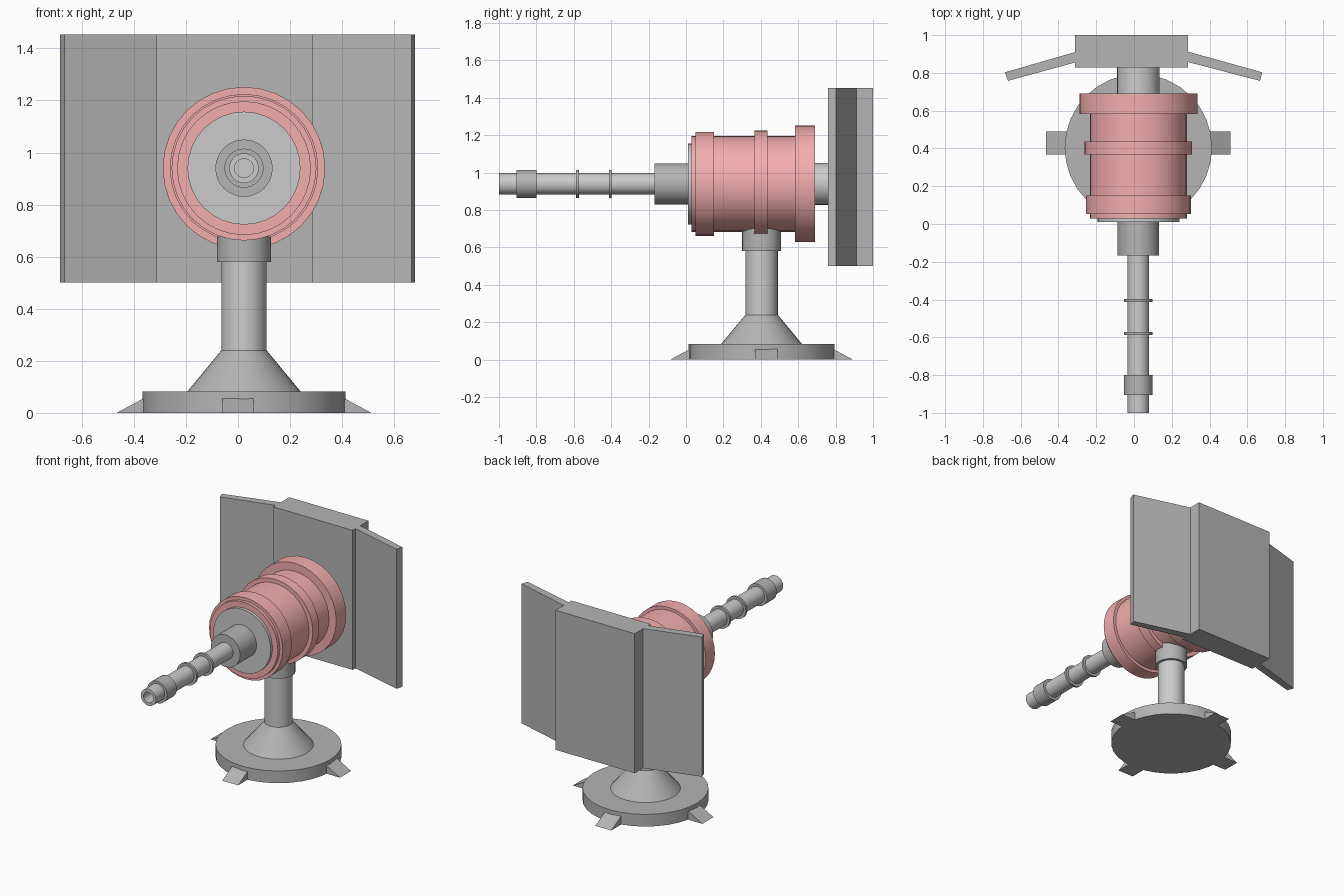
import bpy, bmesh
from math import radians, pi
from mathutils import Matrix, Vector

if "Cube" in bpy.data.objects:
    bpy.data.objects.remove(bpy.data.objects["Cube"])

CX, CY, CZ = 0.023, 0.404, 0.94      # stand axis x/y, barrel axis height


def material(name, rgb):
    m = bpy.data.materials.new(name)
    m.diffuse_color = (*rgb, 1)
    m.use_nodes = True
    m.node_tree.nodes["Principled BSDF"].inputs["Base Color"].default_value = m.diffuse_color
    return m


RED = material("red_paint", (0.90, 0.42, 0.42))
DARK = material("dark_metal", (0.46, 0.46, 0.46))
LIGHT = material("light_metal", (0.70, 0.70, 0.70))


def finish(bm, name, mat, smooth=False):
    bmesh.ops.recalc_face_normals(bm, faces=bm.faces)
    me = bpy.data.meshes.new(name)
    bm.to_mesh(me)
    bm.free()
    ob = bpy.data.objects.new(name, me)
    bpy.context.collection.objects.link(ob)
    me.materials.append(mat)
    if smooth:
        bpy.ops.object.select_all(action='DESELECT')
        bpy.context.view_layer.objects.active = ob
        ob.select_set(True)
        bpy.ops.object.shade_smooth_by_angle(angle=radians(30))
    return ob


def lathe(name, profile, mat, along_y=False, sides=32):
    """Spin (radius, distance) pairs round z, or round the barrel axis."""
    bm = bmesh.new()
    vs = [bm.verts.new((r, 0, d)) for r, d in profile]
    es = [bm.edges.new(p) for p in zip(vs, vs[1:])]
    bmesh.ops.spin(bm, geom=vs + es, cent=(0, 0, 0), axis=(0, 0, 1),
                   angle=2 * pi, steps=sides, use_duplicate=False)
    bmesh.ops.remove_doubles(bm, verts=bm.verts, dist=1e-5)
    if along_y:
        m = Matrix.Translation((CX, 0, CZ)) @ Matrix.Rotation(-pi / 2, 4, 'X')
    else:
        m = Matrix.Translation((CX, CY, 0))
    bm.transform(m)
    return finish(bm, name, mat, True)


def cylinder(name, r, a, b, mat, along_y=False):
    return lathe(name, [(0, a), (r, a), (r, b), (0, b)], mat, along_y)


def prism(name, outline, direction, mat, matrix=Matrix()):
    """Extrude a closed outline along a vector."""
    bm = bmesh.new()
    f = bm.faces.new([bm.verts.new(p) for p in outline])
    g = bmesh.ops.extrude_face_region(bm, geom=[f])["geom"]
    bmesh.ops.translate(bm, vec=Vector(direction),
                        verts=[v for v in g if isinstance(v, bmesh.types.BMVert)])
    bm.transform(matrix)
    return finish(bm, name, mat)


# Stand: disc and cone, post, collar
lathe("base", [(0, 0), (0.39, 0), (0.39, 0.083), (0.217, 0.083),
               (0.087, 0.24), (0, 0.24)], DARK)
cylinder("post", 0.087, 0.2, 0.6, LIGHT)
cylinder("post_collar", 0.104, 0.58, 0.76, DARK)

# Four wedge feet, slightly off the stand axes
wedge = [(0.32, -0.06, 0), (0.489, -0.06, 0), (0.385, -0.06, 0.056), (0.32, -0.06, 0.056)]
for i, offset in enumerate([(0, 0.025), (-0.023, 0), (0, 0.025), (-0.023, 0)]):
    m = (Matrix.Translation((CX + offset[0], CY + offset[1], 0))
         @ Matrix.Rotation(i * pi / 2, 4, 'Z'))
    prism(f"foot_{i + 1}", wedge, (0, 0.12, 0), DARK, m)

# Red drum with its flanges
lathe("drum", [(0, 0.03), (0.257, 0.03), (0.257, 0.052), (0.278, 0.052), (0.278, 0.15),
               (0.257, 0.15), (0.257, 0.367), (0.285, 0.367), (0.285, 0.436),
               (0.257, 0.436), (0.257, 0.582), (0.312, 0.582), (0.312, 0.69),
               (0, 0.69)], RED, True)
cylinder("drum_front_plate", 0.217, 0.01, 0.05, LIGHT, True)
cylinder("rear_shaft", 0.112, 0.66, 0.85, LIGHT, True)

# Barrel with open muzzle
cylinder("barrel_socket", 0.11, -0.168, 0.03, DARK, True)
lathe("barrel", [(0, -0.85), (0.036, -0.85), (0.036, -1), (0.057, -1),
                 (0.057, -0.1), (0, -0.1)], LIGHT, True)
for name, a, b in [("muzzle_collar", -0.905, -0.80), ("barrel_ring_1", -0.587, -0.571),
                   ("barrel_ring_2", -0.413, -0.397)]:
    lathe(name, [(0.05, a), (0.075, a), (0.075, b), (0.05, b), (0.05, a)], DARK, True)

# Rear shield: centre slab and two angled wings
Z0, HEIGHT = 0.5, (0, 0, 0.953)
shield = {
    "shield_centre": [(-0.313, 0.828), (0.286, 0.828), (0.286, 1), (-0.313, 1)],
    "shield_wing_left": [(-0.25, 0.872), (-0.667, 0.758), (-0.683, 0.803), (-0.25, 0.928)],
    "shield_wing_right": [(0.23, 0.872), (0.667, 0.758), (0.679, 0.803), (0.23, 0.928)],
}
for name, outline in shield.items():
    prism(name, [(x, y, Z0) for x, y in outline], HEIGHT, DARK)
